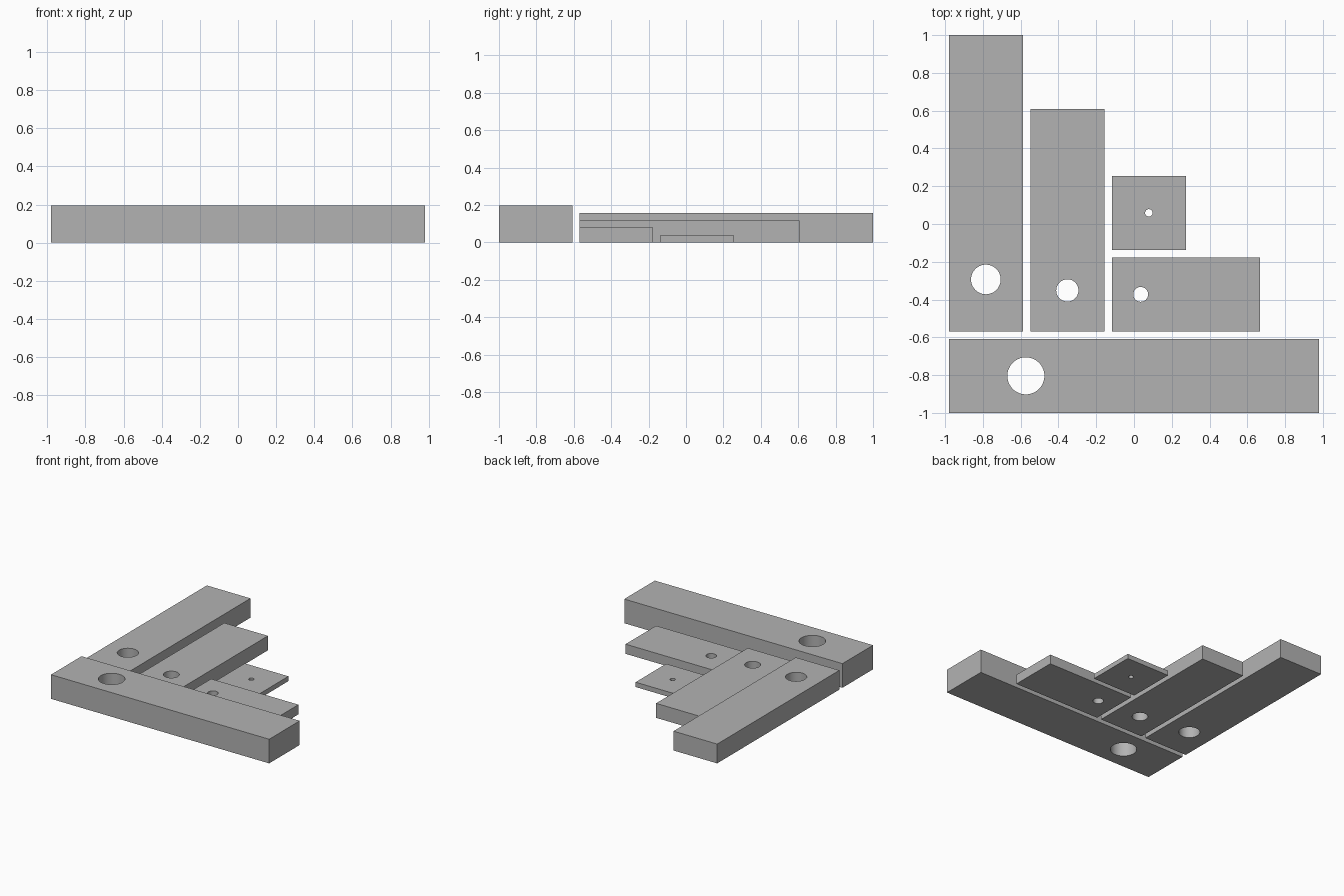
import bpy
from math import radians

cube = bpy.data.objects.get("Cube")
if cube:
    bpy.data.objects.remove(cube, do_unlink=True)

U = 2 / 51        # base unit: thickness step and gap between the bars
W = 10 * U        # width of every bar

grey = bpy.data.materials.new("plain grey")
grey.use_nodes = True
colour = (0.45, 0.45, 0.45, 1)
grey.diffuse_color = colour
grey.node_tree.nodes["Principled BSDF"].inputs["Base Color"].default_value = colour


def drilled_bar(name, step, corner, along_y, offset):
    """Bar of the given step in size, drilled through on its centre line."""
    length, height = step * W, step * U
    size = (W, length) if along_y else (length, W)
    hole = (W / 2, offset) if along_y else (offset, W / 2)
    x, y = corner

    bpy.ops.mesh.primitive_cube_add(
        size=1, location=(x + size[0] / 2, y + size[1] / 2, height / 2))
    bar = bpy.context.object
    bar.name = name
    bar.scale = (size[0], size[1], height)
    bpy.ops.object.transform_apply(location=True, rotation=False, scale=True)
    bar.data.materials.append(grey)

    # Round through hole
    bpy.ops.mesh.primitive_cylinder_add(
        vertices=64, radius=step * U / 2, depth=height * 2,
        location=(x + hole[0], y + hole[1], height / 2))
    drill = bpy.context.object
    drill.hide_render = True
    drill.data.materials.append(grey)
    cut = bar.modifiers.new("hole", 'BOOLEAN')
    cut.operation = 'DIFFERENCE'
    cut.solver = 'EXACT'
    cut.object = drill
    bpy.context.view_layer.objects.active = bar
    bpy.ops.object.modifier_apply(modifier=cut.name)
    bpy.data.objects.remove(drill, do_unlink=True)

    bar.select_set(True)
    bpy.ops.object.shade_smooth_by_angle(angle=radians(30))


# Bars stacked inward from the front left corner
left = -2.5 * W
second_row = -1 + W + U
third_row = second_row + W + U
second_col = left + W + U
third_col = second_col + W + U

drilled_bar("front_bar", 5, (left, -1), False, 0.408)
drilled_bar("long_side_bar", 4, (left, second_row), True, 0.275)
drilled_bar("middle_side_bar", 3, (second_col, second_row), True, 0.217)
drilled_bar("short_front_bar", 2, (third_col, second_row), False, 0.153)
drilled_bar("small_square_plate", 1, (third_col, third_row), False, W / 2)
